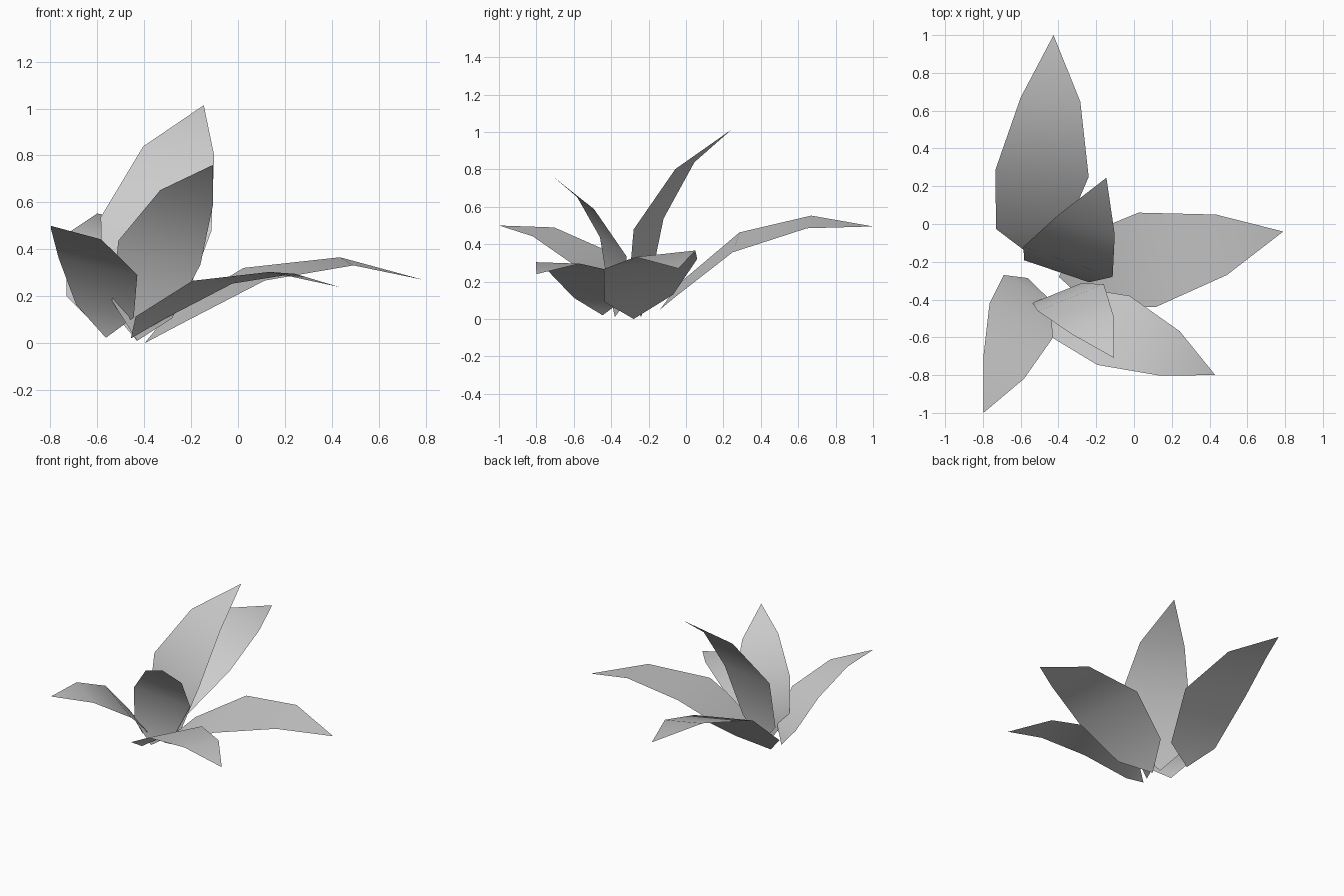
import bpy
from mathutils import Vector

default_cube = bpy.data.objects.get("Cube")
if default_cube:
    bpy.data.objects.remove(default_cube, do_unlink=True)

# One plain grey for every leaf
grey = bpy.data.materials.new("leaf grey")
grey.use_nodes = True
grey_colour = (.6, .6, .6, 1)
grey.diffuse_color = grey_colour
grey.node_tree.nodes["Principled BSDF"].inputs["Base Color"].default_value = grey_colour

# Shared leaf outline: blade width at lower, middle and upper stations,
# relative to the widest half-width vector
WIDTHS = (.73, 1, .64)


def make_leaf(name, across, spine):
    """Sweep a pointed blade along a spine: base, three stations, tip."""
    across = Vector(across)
    base, *stations, tip = [Vector(point) for point in spine]

    verts = [base]
    for centre, width in zip(stations, WIDTHS):
        verts.append(centre - across * width)
        verts.append(centre + across * width)
    verts.append(tip)

    # Triangle at the base, quads along the blade, triangle at the tip
    last = len(verts) - 1
    faces = [(0, 2, 1)]
    for left in range(1, last - 2, 2):
        right = left + 1
        faces.append((left, right, right + 2, left + 2))
    faces.append((last - 2, last - 1, last))

    mesh = bpy.data.meshes.new(name)
    mesh.from_pydata(verts, [], faces)
    mesh.materials.append(grey)
    mesh.shade_smooth()
    mesh.update()
    leaf = bpy.data.objects.new(name, mesh)
    bpy.context.collection.objects.link(leaf)
    return leaf


# Long leaf arching to the back
make_leaf("back_leaf", across=(.247, -.018, -.053), spine=[
    (-.58, -.14, .05), (-.55, -.04, .16), (-.487, .268, .41),
    (-.442, .658, .519), (-.426, 1, .495)])

# Tall leaf standing upright
make_leaf("upright_leaf", across=(.236, -.08, -.029), spine=[
    (-.43, -.24, .01), (-.41, -.25, .17), (-.349, -.2, .508),
    (-.253, -.006, .82), (-.146, .245, 1.014)])

# Shorter upright leaf leaning to the front
make_leaf("front_upright_leaf", across=(.175, .071, -.051), spine=[
    (-.43, -.38, .01), (-.409, -.366, .143), (-.335, -.389, .386),
    (-.219, -.537, .62), (-.106, -.709, .76)])

# Low leaf spreading to the left
make_leaf("left_leaf", across=(.045, -.25, -.027), spine=[
    (-.398, -.28, 0), (-.26, -.252, .11), (.069, -.19, .294),
    (.463, -.11, .349), (.79, -.04, .27)])

# Low leaf spreading to the front left
make_leaf("front_left_leaf", across=(.085, .183, -.006), spine=[
    (-.457, -.446, .02), (-.374, -.466, .109), (-.109, -.563, .26),
    (.188, -.685, .3), (.43, -.8, .24)])

# Small leaf curving to the front right
make_leaf("front_right_leaf", across=(.168, -.09, -.037), spine=[
    (-.563, -.286, .023), (-.567, -.336, .137), (-.597, -.512, .328),
    (-.69, -.762, .466), (-.797, -1, .5)])
